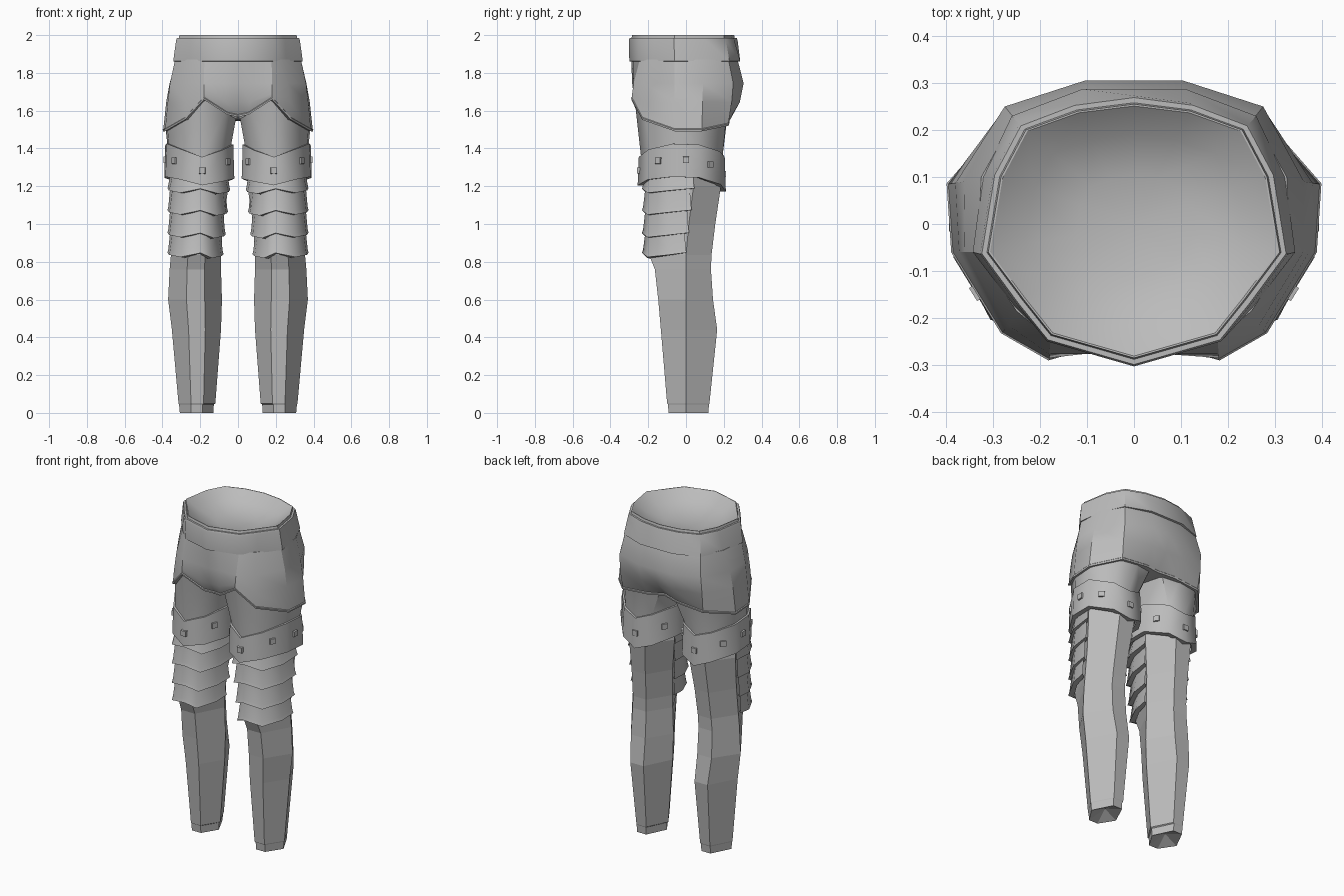
import bpy, bmesh, math
from mathutils import Vector

if "Cube" in bpy.data.objects:
    bpy.data.objects.remove(bpy.data.objects["Cube"])

grey = bpy.data.materials.new("armour grey")
grey.diffuse_color = (0.5, 0.5, 0.5, 1)
grey.use_nodes = True
grey.node_tree.nodes["Principled BSDF"].inputs["Base Color"].default_value = grey.diffuse_color


def loft(name, rings, closed=True, caps=(True, True), mirror=True, smooth=None, dent=0):
    """Skin a list of equally long point rings; dent raises the first cap's middle."""
    bm = bmesh.new()
    vs = [[bm.verts.new(p) for p in r] for r in rings]
    n = len(rings[0])
    for a, b in zip(vs, vs[1:]):
        for i in range(n if closed else n - 1):
            j = (i + 1) % n
            bm.faces.new((a[i], a[j], b[j], b[i]))
    for ring, cap, up in zip((vs[0], vs[-1]), caps, (dent, 0)):
        if cap and closed:
            m = bm.verts.new(sum((v.co for v in ring), Vector()) / n + Vector((0, 0, up)))
            for i in range(n):
                bm.faces.new((ring[i], ring[(i + 1) % n], m))
    bmesh.ops.recalc_face_normals(bm, faces=bm.faces)
    me = bpy.data.meshes.new(name)
    bm.to_mesh(me)
    bm.free()
    me.materials.append(grey)
    ob = bpy.data.objects.new(name, me)
    bpy.context.collection.objects.link(ob)
    if smooth:
        bpy.ops.object.select_all(action='DESELECT')
        ob.select_set(True)
        bpy.context.view_layer.objects.active = ob
        bpy.ops.object.shade_smooth_by_angle(angle=math.radians(smooth))
    if mirror:
        ob.modifiers.new("other side", 'MIRROR').use_mirror_merge = False
    return ob


def both(half):
    """Complete a half ring that runs from front centre to back centre."""
    return half + [(-x, y, z) for x, y, z in half[-2:0:-1]]


def grow(ring, d, dz=0.0):
    """Push a ring outward from its middle by d."""
    c = sum((Vector(p) for p in ring), Vector()) / len(ring)
    out = []
    for p in ring:
        v = Vector((p[0] - c.x, p[1] - c.y, 0)).normalized() * d
        out.append((p[0] + v.x, p[1] + v.y, p[2] + dz))
    return out


def shrink(ring, s, dz):
    return [(x * s, y * s, z + dz) for x, y, z in ring]


def level(xy, z):
    return [(x, y, z) for x, y in xy]


# Hips: waist down to a zigzag rim over the thighs
waist = [(0, -.285), (.175, -.235), (.235, -.16), (.31, -.06), (.283, .1), (.23, .2), (.12, .24), (0, .255)]
belt_low = [(0, -.3), (.18, -.25), (.255, -.175), (.343, -.06), (.322, .1), (.26, .23), (.11, .287), (0, .287)]
upper = [(0, -.29), (.06, -.277), (.178, -.245), (.25, -.185), (.333, -.06), (.325, .1), (.255, .225),
         (.105, .273), (0, .273)]
middle = [(0, -.285), (.07, -.277), (.18, -.277), (.265, -.217), (.36, -.06), (.362, .09), (.275, .25),
          (.105, .305), (0, .305)]
lower = [(0, -.272), (.065, -.272), (.18, -.285), (.275, -.225), (.372, -.06), (.38, .087), (.278, .242),
         (.103, .285), (0, .278)]
rim = both([(0, -.225, 1.58), (.055, -.25, 1.592), (.18, -.287, 1.672), (.28, -.23, 1.565), (.385, -.06, 1.505),
            (.395, .085, 1.505), (.272, .225, 1.535), (.1, .228, 1.55), (0, .205, 1.56)])
low = [(x, y, 1.69 if i == 2 else 1.645) for i, (x, y) in enumerate(lower)]
loft("hips", [both(level(upper, 1.87)), both(level(middle, 1.745)), both(low),
              rim, grow(rim, .004, -.004), grow(rim, .002, -.014), grow(rim, -.015, -.012)],
     mirror=False, smooth=28)

# Waist lining with a shallow hollow, and belt
w = both(level(waist, 2.0))
loft("waist", [grow(w, .008, -.04), w, grow(w, -.004), shrink(w, .75, -.05), shrink(w, .4, -.085)],
     caps=(False, True), mirror=False, smooth=35)
w = both(level(waist, 1.985))
b = both(level(belt_low, 1.862))
loft("belt", [grow(w, -.005), grow(w, .014), grow(w, .018, -.012), b, grow(b, -.02, -.004)],
     mirror=False, smooth=40, caps=(False, False))

# Thighs
thigh_top = [(.18, -.272, 1.66), (.275, -.217, 1.575), (.375, -.06, 1.52), (.385, .085, 1.52),
             (.268, .212, 1.55), (.15, .218, 1.555), (.04, .19, 1.565), (.008, .05, 1.575),
             (.008, -.1, 1.575), (.06, -.225, 1.605)]
band = [(.19, -.25), (.3, -.198), (.378, -.07), (.385, .07), (.295, .178), (.2, .205),
        (.105, .178), (.025, .06), (.025, -.09), (.085, -.2)]
top_z = [1.355, 1.395, 1.425, 1.42, 1.385, 1.355, 1.39, 1.42, 1.42, 1.39]
low_z = [1.205, 1.235, 1.25, 1.245, 1.21, 1.172, 1.205, 1.24, 1.24, 1.225]
strap_top = [(x, y, z) for (x, y), z in zip(band, top_z)]
strap_low = [(x, y, z) for (x, y), z in zip(band, low_z)]
loft("thigh", [thigh_top, grow(strap_top, -.012), grow(strap_low, -.02, .02)], smooth=50)

# Pointed thigh strap
loft("thigh_strap", [grow(strap_top, -.015), grow(strap_top, 0), grow(strap_low, .006),
                     grow(strap_low, -.025)], smooth=55, caps=(False, False))

# Square studs around the strap
for x, y, z, deg in [(.19, -.25, 1.283, -90), (.334, -.145, 1.335, -32), (.384, 0, 1.34, 0),
                     (.34, .127, 1.315, 41), (.2, .203, 1.265, 90), (.063, .12, 1.31, 145),
                     (.057, -.15, 1.33, 209)]:
    a = math.radians(deg)
    n = Vector((math.cos(a), math.sin(a), 0))
    t = Vector((-n.y, n.x, 0))
    c = Vector((x, y, z))
    sq = [(-1, -1), (1, -1), (1, 1), (-1, 1)]
    loft("stud", [[c + n * d + t * (u * s) + Vector((0, 0, v * s)) for u, v in sq]
                  for d, s in [(-.012, .018), (.01, .016)]])

# Lower legs: six sided; z, inner x, outer x, front y, back y, side y
legs = [(0, .13, .308, -.092, .118, 0), (.045, .128, .312, -.096, .122, 0), (.05, .12, .315, -.1, .124, 0),
        (.44, .09, .35, -.133, .165, 0), (.6, .085, .37, -.147, .143, 0), (.76, .09, .362, -.165, .132, 0),
        (.835, .09, .355, -.195, .135, 0), (1.0, .08, .352, -.175, .155, .015),
        (1.2, .05, .362, -.175, .185, .04), (1.3, .05, .36, -.175, .165, .04)]
rings = []
for z, xi, xo, f, bk, m in legs:
    f1 = xi + (xo - xi) * .32
    f2 = xi + (xo - xi) * .66
    rings.append([(f1, f, z), (f2, f, z), (xo, m, z), (f2, bk, z), (f1, bk, z), (xi, m, z)])
loft("leg", rings, dent=.04)

# Overlapping plates down the front of each leg
for i, (zt, zb) in enumerate([(1.26, 1.175), (1.195, 1.06), (1.08, .94), (.96, .835)]):
    xi, end = .047 + .012 * i, .04 - .014 * i
    plate = [(xi, end, .005), (xi + .01, -.09, -.005), (xi + .06, -.2, -.015), (.2, -.225, .012),
             (.3, -.198, -.01), (.358, -.09, .002), (.367, end, .014)]
    row = lambda z, d: [(x, y, z + k) for x, y, k in grow(plate, d)]
    loft("leg_plate", [row(zt, -.012), row(zb + .02, .002), row(zb, .008), row(zb - .004, -.025)],
         closed=False, smooth=50)
